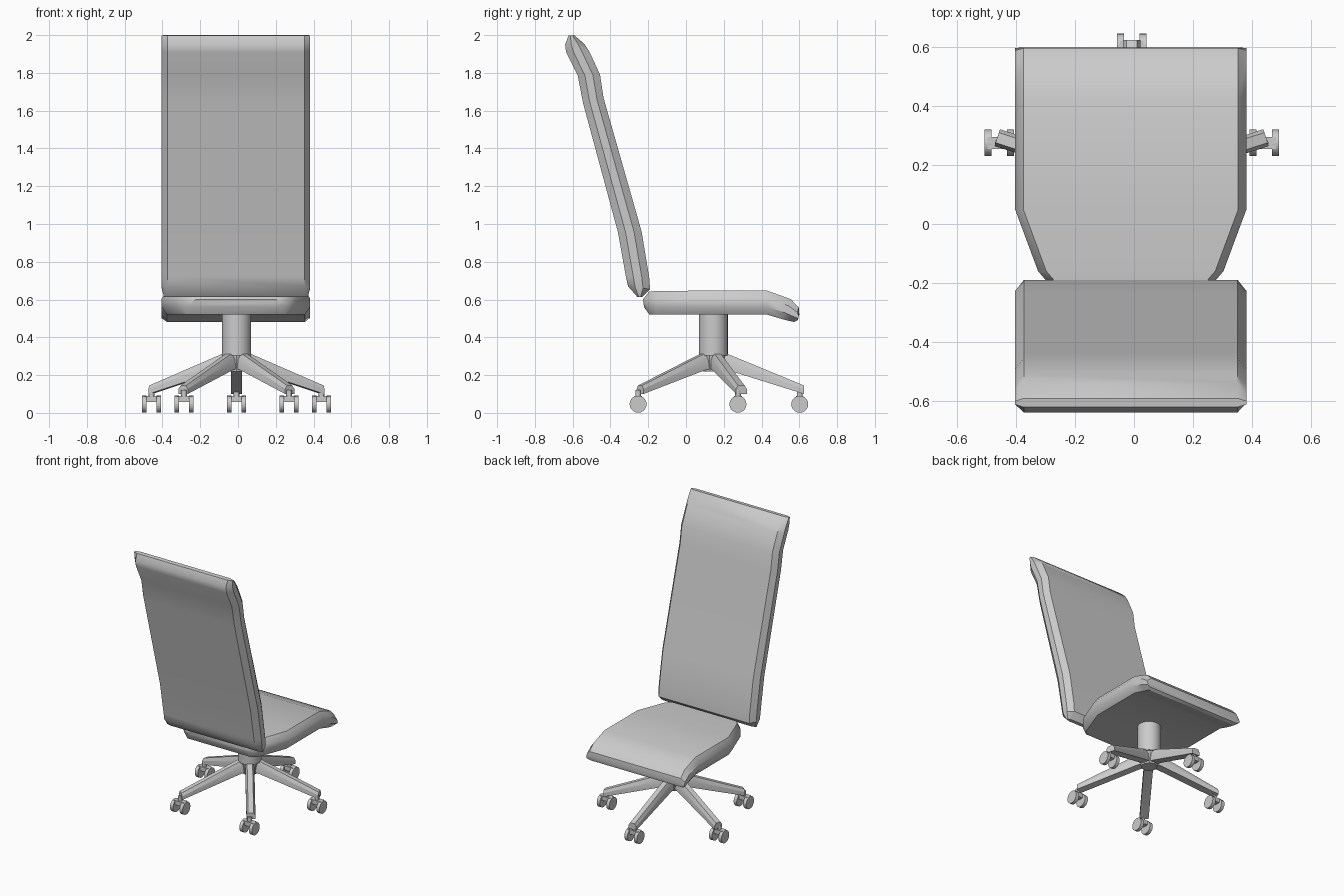
import bpy, bmesh, math
from mathutils import Matrix, Vector

if "Cube" in bpy.data.objects:
    bpy.data.objects.remove(bpy.data.objects["Cube"])

CX, CY = -0.008, 0.145   # swivel axis


def make(name, bm, angle=35):
    bmesh.ops.recalc_face_normals(bm, faces=bm.faces)
    me = bpy.data.meshes.new(name)
    bm.to_mesh(me)
    bm.free()
    ob = bpy.data.objects.new(name, me)
    bpy.context.collection.objects.link(ob)
    bpy.ops.object.select_all(action='DESELECT')
    ob.select_set(True)
    bpy.context.view_layer.objects.active = ob
    bpy.ops.object.shade_smooth_by_angle(angle=math.radians(angle))
    return ob


def loft(bm, rings):
    loops = [[bm.verts.new(p) for p in r] for r in rings]
    n = len(loops[0])
    for a, b in zip(loops, loops[1:]):
        for i in range(n):
            j = (i + 1) % n
            bm.faces.new((a[i], a[j], b[j], b[i]))
    bm.faces.new(loops[0][::-1])
    bm.faces.new(loops[-1])


def cushion(name, stations, edge, cx=-0.011):
    # each station: upper (y, z), lower (y, z), half width
    bm = bmesh.new()
    rings = []
    for ua, ub, w in stations:
        ua, ub = Vector(ua), Vector(ub)
        ring = []
        for x, t in ((w, .32), (w, .68), (w - edge, 1), (edge - w, 1),
                     (-w, .68), (-w, .32), (edge - w, 0), (w - edge, 0)):
            p = ua.lerp(ub, t)
            ring.append((cx + x, p.x, p.y))
        rings.append(ring)
    loft(bm, rings)
    return make(name, bm)


def cylinder(name, r, loc, depth, seg=24, axis='Z', r2=None):
    bm = bmesh.new()
    m = Matrix.Translation(loc)
    if axis == 'X':
        m = m @ Matrix.Rotation(math.pi / 2, 4, 'Y')
    bmesh.ops.create_cone(bm, cap_ends=True, segments=seg, radius1=r,
                          radius2=r2 or r, depth=depth, matrix=m)
    return make(name, bm)


def box(name, size, loc):
    bm = bmesh.new()
    bmesh.ops.create_cube(bm, size=1, matrix=Matrix.Translation(loc) @ Matrix.Diagonal((*size, 1)))
    return make(name, bm)


# Tall reclined backrest with a rolled-over head
W = 0.393
cushion("backrest", [
    ((-.232, .614), (-.258, .614), W - .012),
    ((-.19, .655), (-.307, .67), W),
    ((-.195, .72), (-.318, .72), W),
    ((-.235, .96), (-.36, .955), W),
    ((-.437, 1.67), (-.545, 1.64), W),
    ((-.455, 1.79), (-.573, 1.785), W),
    ((-.51, 1.91), (-.635, 1.91), W),
    ((-.54, 1.955), (-.64, 1.95), W),
    ((-.592, 2.0), (-.622, 1.997), W),
], 0.03)

# Seat, tapered at the rear and drooping at the front
cushion("seat", [
    ((-.228, .60), (-.222, .56), .24),
    ((-.195, .642), (-.195, .522), .285),
    ((-.16, .645), (-.16, .52), .315),
    ((.05, .647), (.05, .52), W),
    ((.43, .647), (.43, .52), W),
    ((.555, .602), (.51, .496), W),
    ((.597, .557), (.572, .481), W),
    ((.60, .52), (.592, .492), W),
], 0.028)

# Column and hub
cylinder("column", .077, (CX, CY, .42), .23)
cylinder("hub", .055, (CX, CY, .265), .09, 10, r2=.07)

# Five-star base with twin-wheel casters
for k in range(5):
    a = math.radians(90 + 72 * k)
    d = Vector((math.cos(a), math.sin(a), 0))
    s = Vector((-d.y, d.x, 0))
    bm = bmesh.new()
    rings = []
    for dist, lo, hi in ((.035, .235, .325), (.08, .225, .31), (.48, .10, .145)):
        mid = lo + (hi - lo) * .6
        o = Vector((CX, CY, 0)) + d * dist
        rings.append([o + s * x + Vector((0, 0, z)) for x, z in (
            (-.03, lo), (.03, lo), (.03, mid), (.018, hi), (-.018, hi), (-.03, mid))])
    loft(bm, rings)
    make(f"base_leg_{k}", bm, 20)

    x, y = CX + d.x * .473, CY + d.y * .473 - .016
    box(f"caster_bridge_{k}", (.08, .04, .032), (x, y, .074))
    cylinder(f"caster_stem_{k}", .015, (x, y, .10), .04, 12)
    for side in (-1, 1):
        cylinder(f"caster_wheel_{k}_{'left' if side < 0 else 'right'}", .045,
                 (x + side * .038, y, .046), .024, 20, 'X')
